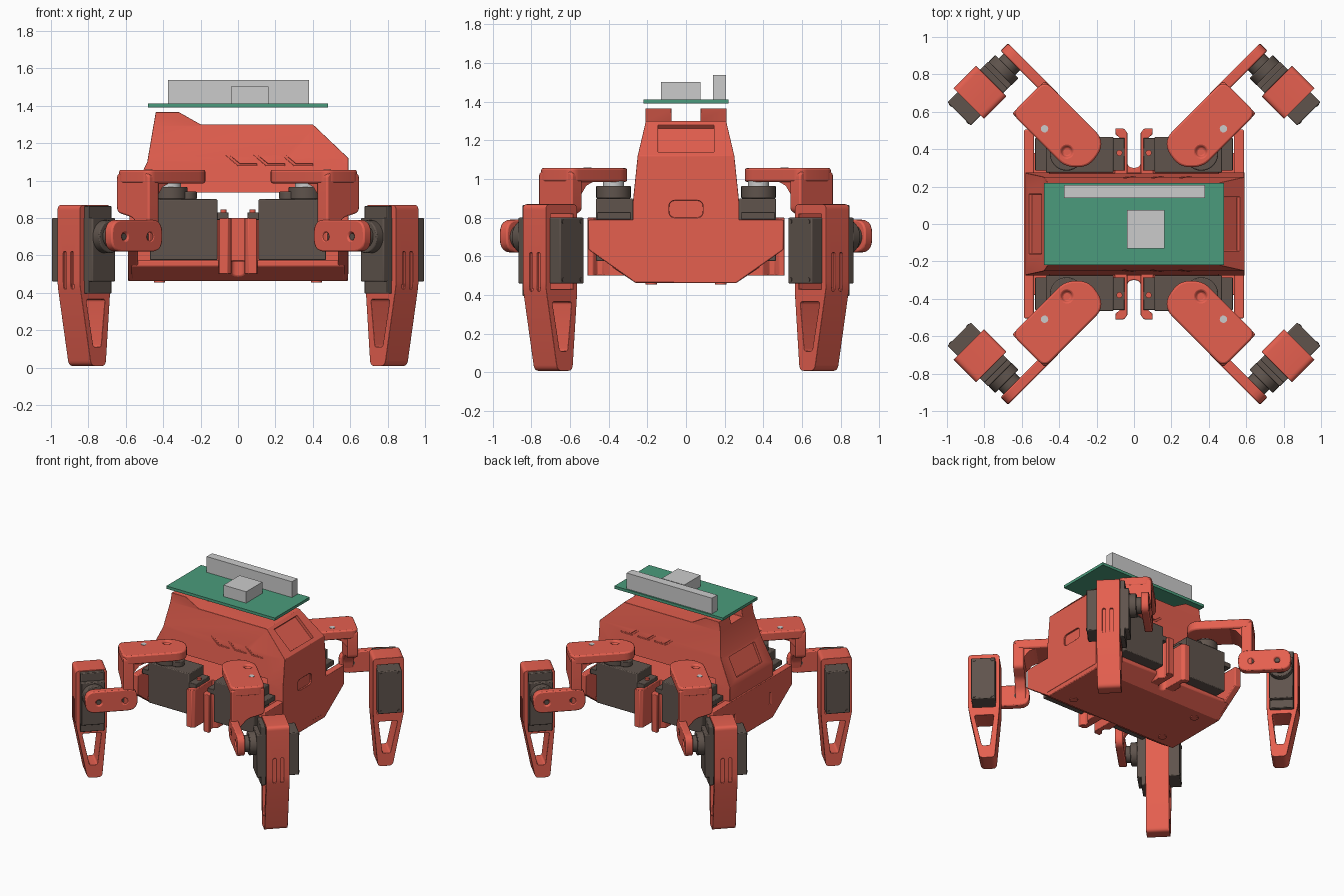
import bpy, bmesh, math
from mathutils import Vector

if "Cube" in bpy.data.objects:
    bpy.data.objects.remove(bpy.data.objects["Cube"])

X, Y, Z = Vector((1, 0, 0)), Vector((0, 1, 0)), Vector((0, 0, 1))
S, T = Vector((1, 1, 0)).normalized(), Vector((-1, 1, 0)).normalized()  # leg direction, across leg


def material(name, rgb):
    m = bpy.data.materials.new(name)
    m.diffuse_color = (*rgb, 1)
    m.use_nodes = True
    m.node_tree.nodes["Principled BSDF"].inputs["Base Color"].default_value = m.diffuse_color
    return m


RED = material("red_plastic", (0.78, 0.115, 0.078))
DARK = material("dark_servo", (0.115, 0.088, 0.073))
GREEN = material("green_board", (0.07, 0.33, 0.2))


def rounded(pts, r, n=5):
    """Round every corner of a polygon."""
    pts, out = [Vector(p) for p in pts], []
    for i, p in enumerate(pts):
        a, b = pts[i - 1] - p, pts[(i + 1) % len(pts)] - p
        a = p + a.normalized() * min(r, a.length * 0.48)
        b = p + b.normalized() * min(r, b.length * 0.48)
        for k in range(n + 1):
            f = k / n
            out.append(a * (1 - f) ** 2 + p * 2 * f * (1 - f) + b * f * f)
    return out


def circle(u, v, r, n=28):
    return [(u + r * math.cos(2 * math.pi * i / n), v + r * math.sin(2 * math.pi * i / n)) for i in range(n)]


def rect(u0, u1, v0, v1):
    return [(u0, v0), (u1, v0), (u1, v1), (u0, v1)]


def prism(name, pts, lo, hi, axes, mat=None, bevel=0, mirror=""):
    """Extrude a profile in axes[0], axes[1] along axes[2]."""
    bm = bmesh.new()
    U, V, W = axes
    rings = [[bm.verts.new(U * p[0] + V * p[1] + W * w) for p in pts] for w in (lo, hi)]
    bm.faces.new(rings[0])
    bm.faces.new(rings[1])
    for i in range(len(pts)):
        bm.faces.new((rings[0][i - 1], rings[0][i], rings[1][i], rings[1][i - 1]))
    bmesh.ops.recalc_face_normals(bm, faces=bm.faces)
    me = bpy.data.meshes.new(name)
    bm.to_mesh(me)
    bm.free()
    ob = bpy.data.objects.new(name, me)
    bpy.context.collection.objects.link(ob)
    if mat:
        me.materials.append(mat)
    if bevel:
        m = ob.modifiers.new("Bevel", 'BEVEL')
        m.width, m.segments, m.limit_method, m.angle_limit = bevel, 2, 'ANGLE', math.radians(40)
    if mirror:
        m = ob.modifiers.new("Mirror", 'MIRROR')
        m.use_axis = ("x" in mirror, "y" in mirror, False)
    return ob


def combine(ob, cutters, op='DIFFERENCE'):
    """Apply booleans to the mesh, keeping its other modifiers, and discard the cutters."""
    for m in ob.modifiers:
        m.show_viewport = False
    for c in cutters:
        b = ob.modifiers.new("Cut", 'BOOLEAN')
        b.object, b.operation, b.solver = c, op, 'EXACT'
    me = bpy.data.meshes.new_from_object(ob.evaluated_get(bpy.context.evaluated_depsgraph_get()))
    for b in [m for m in ob.modifiers if m.type == 'BOOLEAN']:
        ob.modifiers.remove(b)
    ob.data = me
    for m in ob.modifiers:
        m.show_viewport = True
    for c in cutters:
        bpy.data.objects.remove(c)


def cut(pts, lo, hi, axes, mirror=""):
    c = prism("cutter", pts, lo, hi, axes, mirror=mirror)
    c.hide_render = True
    return c


XZY, YZX, XYZ, SZT, STZ, TZS = (X, Z, Y), (Y, Z, X), (X, Y, Z), (S, Z, T), (S, T, Z), (T, Z, S)

# Upper hull: side profile intersected with end profile
hull = prism("body_hull", [(-.58, .5), (-.58, .9), (-.485, 1.1), (-.44, 1.365), (-.315, 1.365), (-.2, 1.3),
                           (.4, 1.3), (.59, 1.12), (.59, .5)], -.4, .4, XZY, RED, .008)
half = [(.275, .48), (.275, .88), (.25, 1.12), (.21, 1.29), (.21, 1.4)]
combine(hull, [cut(half + [(-y, z) for y, z in reversed(half)], -.7, .7, YZX)], 'INTERSECT')
# Openings, end windows and side vents
slope = (Vector((.19, 0, -.18)).normalized(), Y, Vector((.18, 0, .19)).normalized())
base = Vector((.4, 0, 1.3))
du, dw = base.dot(slope[0]), base.dot(slope[2])
tilt = (Vector((.095, 0, .2)).normalized(), Y, Vector((-.2, 0, .095)).normalized())
base = Vector((-.58, 0, .9))
eu, ew = base.dot(tilt[0]), base.dot(tilt[2])
cuts = [cut(rect(-.45, .45, .8, .935), -1, 1, XZY),
        cut(rect(-.075, .075, 1.3, 1.5), -.7, 0, YZX),
        cut(rect(du + .03, du + .23, -.145, .145), dw - .025, dw + .1, slope),
        cut(rect(eu + .04, eu + .2, -.16, .16), ew - .02, ew + .1, tilt),
        cut(rounded(rect(-.088, .088, .8, .89), .035), .578, .7, YZX)]
for x in (-.02, .13, .28):
    cuts.append(cut([(x - .12, 1.2), (x - .105, 1.2), (x + .03, 1.09), (x + .12, 1.09), (x + .12, 1.078),
                     (x + .02, 1.078)], .246, .5, XZY, "y"))
combine(hull, cuts)

# Lower tub: floor, end plates and split centre columns
floor = prism("tub_floor", [(-.26, .462), (.26, .462), (.38, .542), (.38, .572), (-.38, .572), (-.38, .542)],
              -.57, .57, YZX, RED, .006)
combine(floor, [cut(rounded(rect(-.036, .036, .3, .7), .034), .3, .9, XYZ, "y")])
ends = prism("tub_end_plates", [(-.26, .462), (.26, .462), (.505, .635), (.505, .79), (-.505, .79), (-.505, .635)],
             .535, .588, YZX, RED, .008, "x")
combine(ends, [cut(rect(s * .225 - .011, s * .225 + .011, .58, .67), .575, .7, YZX) for s in (-1, 1)])
prism("centre_columns", [(.036, .27), (.105, .27), (.105, .4), (.075, .43), (.075, .46), (.1, .48), (.1, .51),
                         (.055, .51), (.036, .49)], .5, .8, XYZ, RED, .004, "xy")
prism("floor_screws", circle(.42, .18, .03, 16), .455, .47, XYZ, RED, 0, "xy")

# Hip servos, their gear heads and horns
prism("hip_servo_bodies", rect(.11, .47, .275, .465), .575, .9, XYZ, DARK, .006, "xy")
prism("hip_servo_ears", rect(.05, .528, .285, .46), .79, .83, XYZ, DARK, .004, "xy")
prism("hip_servo_gear_heads", circle(.36, .375, .09), .9, .965, XYZ, DARK, .006, "xy")
prism("hip_servo_side_gears", circle(.27, .375, .05), .9, .94, XYZ, DARK, .004, "xy")
prism("hip_servo_horns", circle(.36, .375, .055), .965, .99, XYZ, None, 0, "xy")
prism("ear_screws", circle(.078, .38, .016, 16), .83, .845, XYZ, RED, 0, "xy")

# Leg brackets: top plate, drop wall and low knee arm
plate = prism("leg_bracket_plates", rounded([(.477, -.045), (.88, -.045), (.88, .205), (.45, .205), (.4, .15),
                                             (.39, .04)], .05), .985, 1.057, STZ, RED, .012, "xy")
combine(plate, [cut(circle(.527, .02, .028, 20), 1.03, 1.2, STZ)])
prism("leg_bracket_walls", rounded([(-.043, 1.04), (.203, 1.04), (.203, .63), (.155, .63), (.14, .73), (.08, .8),
                                    (-.043, .83)], .03), .8, .878, TZS, RED, .01, "xy")
prism("leg_bracket_fillets", [(.7, .99), (.76, .965), (.805, .91), (.805, .99)], -.03, .19, SZT, RED, 0, "xy")
arm = prism("knee_arms", rounded(rect(.775, 1.16, .62, .79), .075), .15, .207, SZT, RED, .01, "xy")
combine(arm, [cut(circle(s, .7, .022, 16), .19, .3, SZT) for s in (.87, 1.06)])
prism("arm_screws_outer", circle(1.06, .7, .018, 16), .15, .198, SZT, DARK, 0, "xy")
prism("arm_screws_inner", circle(.87, .7, .018, 16), .15, .198, SZT, DARK, 0, "xy")
prism("plate_screws", circle(.698, .022, .02, 16), 1.04, 1.06, STZ, None, 0, "xy")

# Knee servos and gear heads
prism("knee_servo_bodies", rect(.99, 1.165, .46, .8), -.245, .065, SZT, DARK, .006, "xy")
prism("knee_servo_ears", rect(.99, 1.165, .395, .865), .0, .035, SZT, DARK, .005, "xy")
prism("knee_gear_heads", circle(1.075, .7, .088), .06, .115, SZT, DARK, .006, "xy")
prism("knee_servo_horns", circle(1.075, .7, .062), .11, .155, SZT, DARK, .004, "xy")
for z, s in ((.48, 1.012), (.48, 1.143), (.78, 1.012), (.78, 1.143)):
    prism("knee_case_screw", circle(s, z, .01, 10), -.249, -.24, SZT, DARK, 0, "xy")

# Shins: tapered frames round the knee servos, with a hole in the foot
shin = prism("shins", rounded([(.965, .87), (1.195, .87), (1.195, .44), (1.11, .008), (1.0, .008), (.965, .42)], .03),
             -.17, .0, SZT, RED, .008, "xy")
combine(shin, [cut(rect(.994, 1.161, .43, .82), -1, 1, SZT),
               cut(rounded([(1.005, .365), (1.148, .365), (1.093, .11), (1.035, .11)], .015), -1, 1, SZT)]
        + [cut(rounded(rect(t - .011, t + .011, .42, .62), .01), 1.182, 1.3, TZS) for t in (-.115, -.06)])

# Circuit board with connector strip and chip
prism("circuit_board", rect(-.48, .48, -.22, .22), 1.39, 1.412, XYZ, GREEN)
prism("board_connector", rect(-.375, .38, .14, .208), 1.412, 1.538, XYZ)
prism("board_chip", rect(-.038, .163, -.13, .075), 1.412, 1.503, XYZ)

# Smooth shading with sharp edges
bpy.ops.object.select_all(action='SELECT')
bpy.context.view_layer.objects.active = hull
bpy.ops.object.shade_smooth_by_angle(angle=math.radians(30))
